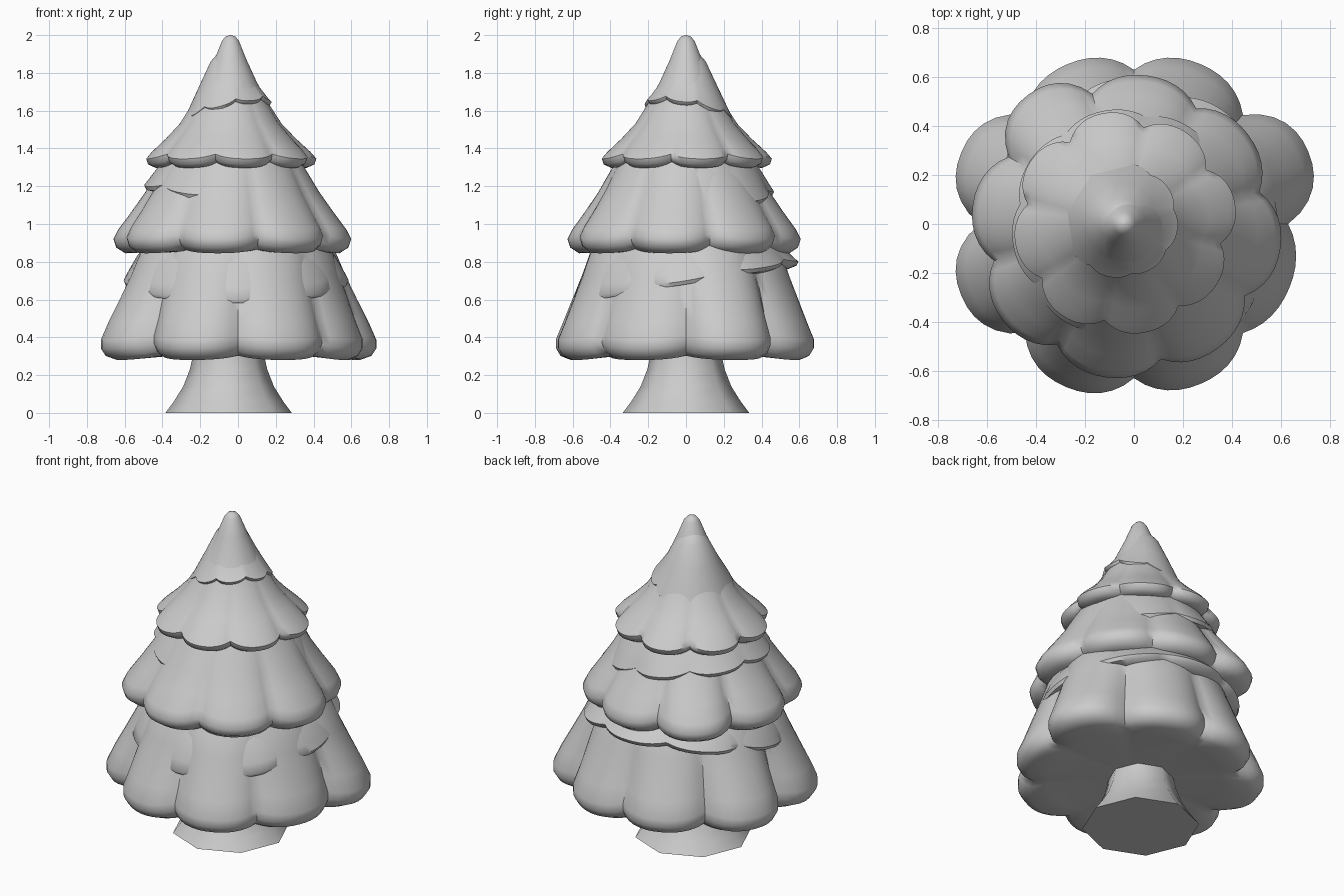
import bpy, bmesh, math

SEG = 12      # steps across one leaf lobe
LOBES = 8


def finish(name, bm, angle):
    bmesh.ops.recalc_face_normals(bm, faces=bm.faces)
    me = bpy.data.meshes.new(name)
    bm.to_mesh(me)
    bm.free()
    ob = bpy.data.objects.new(name, me)
    bpy.context.collection.objects.link(ob)
    bpy.ops.object.select_all(action='DESELECT')
    ob.select_set(True)
    bpy.context.view_layer.objects.active = ob
    bpy.ops.object.shade_smooth_by_angle(angle=math.radians(angle))
    return ob


def loft(name, rings, angle=50, cap_ends=True):
    bm = bmesh.new()
    loops = [[bm.verts.new(p) for p in ring] for ring in rings]
    n = len(loops[0])
    for a, b in zip(loops, loops[1:]):
        for i in range(n):
            j = (i + 1) % n
            bm.faces.new((a[i], a[j], b[j], b[i]))
    if cap_ends:
        bm.faces.new(loops[0])
        bm.faces.new(loops[-1])
    return finish(name, bm, angle)


def skirt(name, cx, cy, start, profile, depth, bulge=None, tilt=(0, 0)):
    """Scalloped skirt. profile = (radius, z, scallop amount 0..1);
    bulge = extra reach of each lobe; tilt = z slope in x and y at the hem."""
    bulge = bulge or [0] * LOBES
    n = SEG * LOBES
    rings = []
    for r, z, amt in profile:
        ring = []
        for k in range(n):
            lobe, s = divmod(k, SEG)
            u = abs(2 * s / SEG - 1)
            a = math.radians(start + (lobe - 0.5 + s / SEG) * 360 / LOBES)
            cusp = u ** 2.4
            rr = r * (1 - depth * amt * cusp + bulge[lobe] * amt * (1 - cusp))
            x, y = rr * math.cos(a), rr * math.sin(a)
            zz = z + 0.025 * amt * cusp
            zz += (tilt[0] * x + tilt[1] * y) * amt
            ring.append((cx + x, cy + y, zz))
        rings.append(ring)
    return loft(name, rings)


# flared eight sided trunk
rings = []
for r, z in [(0.335, 0), (0.29, 0.06), (0.24, 0.14), (0.205, 0.23), (0.185, 0.32), (0.18, 0.5)]:
    rings.append([(-0.05 + r * math.cos(k * math.pi / 4), r * math.sin(k * math.pi / 4), z)
                  for k in range(8)])
loft("trunk", rings, 50)

# bottom tier of branches
skirt("lower_branches", 0, 0, 22.5,
      [(0.40, 1.0, 0.2), (0.52, 0.84, 0.4), (0.565, 0.72, 0.6), (0.615, 0.60, 0.8),
       (0.665, 0.48, 1), (0.705, 0.385, 1), (0.705, 0.34, 1), (0.68, 0.30, 1),
       (0.63, 0.28, 0.9), (0.50, 0.295, 0.3), (0.15, 0.31, 0)],
      0.11, [0.09, 0, 0, 0.08, 0.08, 0.02, 0, -0.03])
skirt("lower_branches_overlap", -0.01, 0, 0,
      [(0.42, 0.95, 0.2), (0.525, 0.83, 0.4), (0.575, 0.74, 0.8), (0.595, 0.70, 1),
       (0.585, 0.68, 1), (0.53, 0.685, 0.8), (0.40, 0.72, 0.2)],
      0.06, None, (0, 0.17))

# middle tier
skirt("middle_branches", -0.03, -0.01, 37,
      [(0.28, 1.45, 0.2), (0.38, 1.30, 0.4), (0.455, 1.17, 0.7), (0.53, 1.06, 0.9),
       (0.595, 0.97, 1), (0.62, 0.92, 1), (0.605, 0.875, 1), (0.56, 0.845, 0.9),
       (0.46, 0.85, 0.3), (0.20, 0.86, 0)],
      0.10, [0, 0, 0.08, 0.02, 0.02, 0, 0, 0.02])
skirt("middle_branches_overlap", -0.03, 0, 12,
      [(0.30, 1.42, 0.2), (0.395, 1.28, 0.4), (0.445, 1.19, 0.8), (0.47, 1.145, 1),
       (0.46, 1.125, 1), (0.42, 1.13, 0.8), (0.30, 1.17, 0.2)],
      0.06, None, (-0.13, 0.04))

# pointed top tier
skirt("top_branches", -0.04, 0, 11,
      [(0.004, 2.0, 0), (0.025, 1.993, 0), (0.045, 1.97, 0), (0.085, 1.87, 0),
       (0.14, 1.75, 0.1), (0.20, 1.64, 0.3), (0.27, 1.53, 0.6), (0.345, 1.45, 0.8),
       (0.42, 1.38, 1), (0.45, 1.345, 1), (0.44, 1.315, 1), (0.40, 1.297, 0.9),
       (0.33, 1.305, 0.3), (0.15, 1.31, 0)],
      0.11, [0.02, 0, 0.02, 0.02, 0, 0, 0, 0])
skirt("top_branches_overlap", -0.055, 0.015, 34,
      [(0.02, 1.94, 0), (0.09, 1.86, 0), (0.15, 1.74, 0.3), (0.215, 1.625, 0.8),
       (0.235, 1.59, 1), (0.225, 1.575, 1), (0.19, 1.585, 0.8), (0.10, 1.63, 0.1)],
      0.06, None, (0.22, -0.18))
